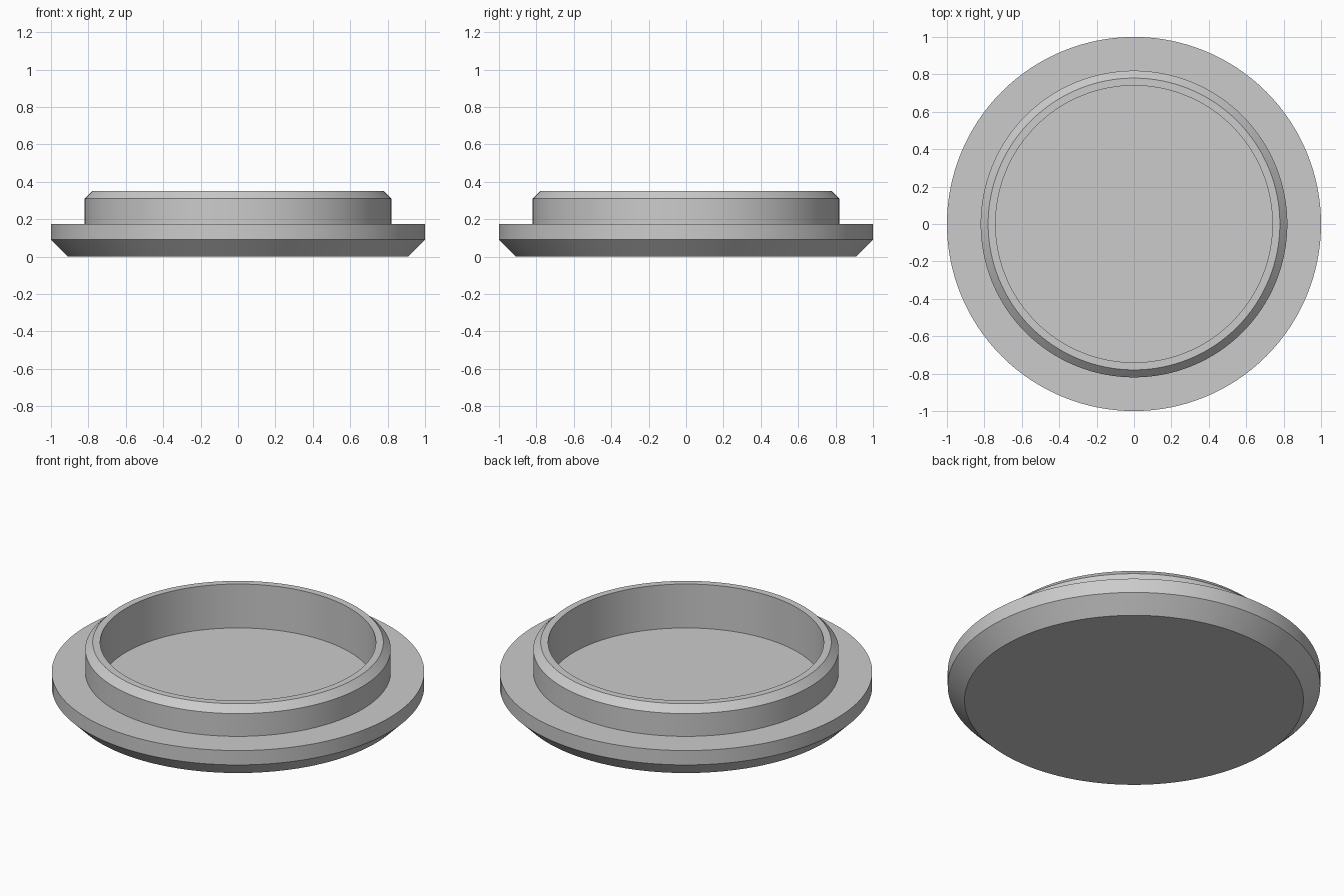
import bpy, bmesh, math

if "Cube" in bpy.data.objects:
    bpy.data.objects.remove(bpy.data.objects["Cube"])

# Cross-section (radius, height) from the underside centre to the recess centre
PROFILE = [(0, 0), (0.91, 0), (1, 0.09), (1, 0.175), (0.82, 0.175),
           (0.82, 0.31), (0.78, 0.35), (0.74, 0.35), (0.74, 0.09), (0, 0.09)]
SEGMENTS = 128

grey = bpy.data.materials.new("plain grey")
grey.diffuse_color = (0.6, 0.6, 0.6, 1)
grey.use_nodes = True
grey.node_tree.nodes["Principled BSDF"].inputs["Base Color"].default_value = grey.diffuse_color

# Flanged cap: the profile spun around the vertical axis
bm = bmesh.new()
verts = [bm.verts.new((r, 0, z)) for r, z in PROFILE]
edges = [bm.edges.new(pair) for pair in zip(verts, verts[1:])]
bmesh.ops.spin(bm, geom=verts + edges, cent=(0, 0, 0), axis=(0, 0, 1),
               angle=2 * math.pi, steps=SEGMENTS, use_merge=True)
bmesh.ops.remove_doubles(bm, verts=bm.verts, dist=1e-4)
bmesh.ops.recalc_face_normals(bm, faces=bm.faces)

mesh = bpy.data.meshes.new("flanged_cap")
bm.to_mesh(mesh)
bm.free()
mesh.materials.append(grey)
cap = bpy.data.objects.new("flanged_cap", mesh)
bpy.context.collection.objects.link(cap)

# Smooth round walls with crisp rims
bpy.context.view_layer.objects.active = cap
cap.select_set(True)
bpy.ops.object.shade_smooth_by_angle(angle=math.radians(30))
